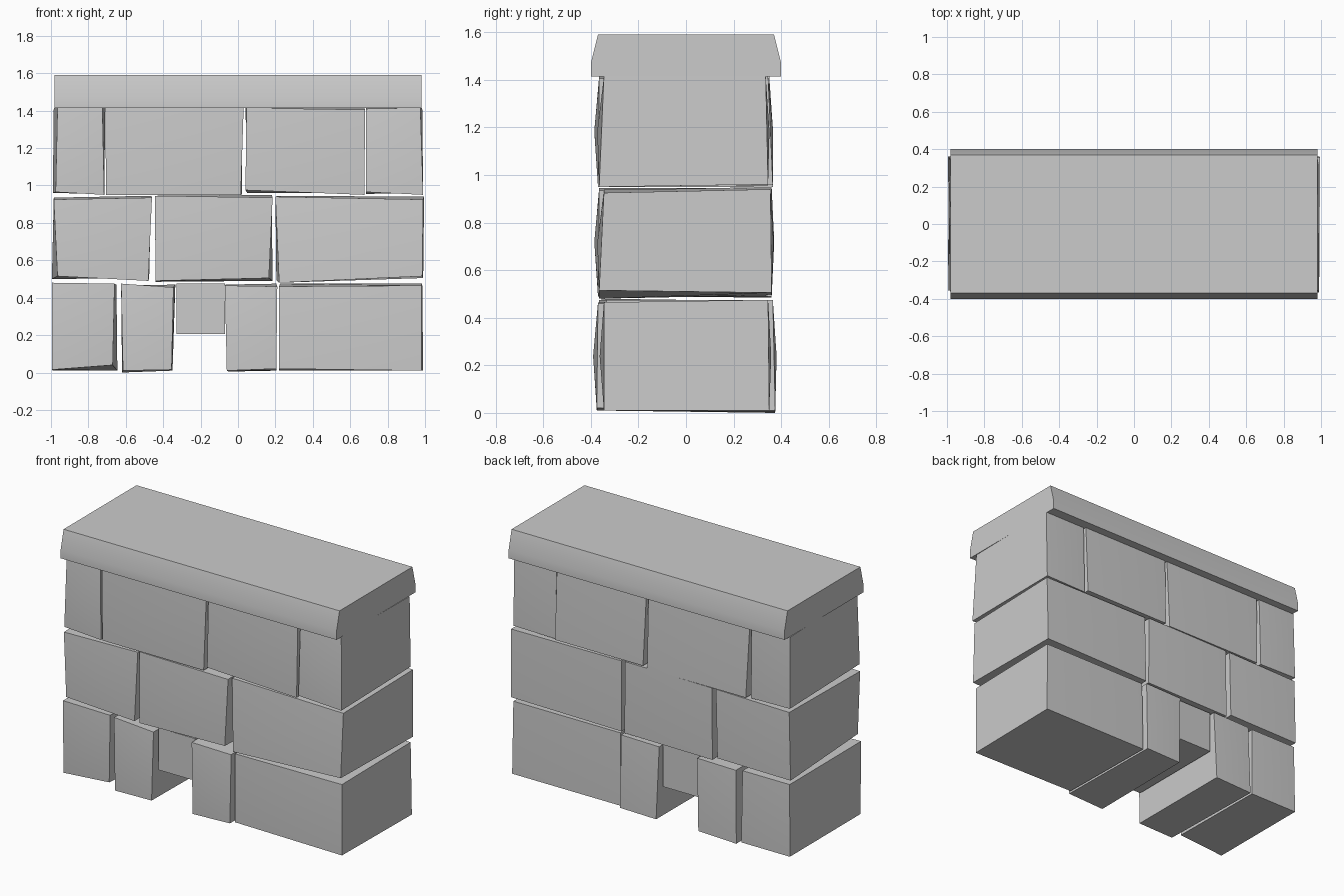
import bpy, bmesh, math
from mathutils import Vector


def make_object(name, verts, faces, angle=25):
    mesh = bpy.data.meshes.new(name)
    mesh.from_pydata([tuple(v) for v in verts], [], faces)
    bm = bmesh.new()
    bm.from_mesh(mesh)
    bmesh.ops.recalc_face_normals(bm, faces=bm.faces)
    bm.to_mesh(mesh)
    bm.free()
    ob = bpy.data.objects.new(name, mesh)
    bpy.context.collection.objects.link(ob)
    bpy.ops.object.select_all(action='DESELECT')
    bpy.context.view_layer.objects.active = ob
    ob.select_set(True)
    bpy.ops.object.shade_smooth_by_angle(angle=math.radians(angle))
    return ob


def stone(name, front, back, ys, bulge=0.018):
    """Rough hewn block: front and back x,z quads (bl, br, tr, tl), domed ends.
    ys = y of front bottom, front top, back bottom, back top."""
    rows = (0, 0, 1, 1)
    f = [Vector((front[2 * i], ys[rows[i]], front[2 * i + 1])) for i in range(4)]
    b = [Vector((back[2 * i], ys[2 + rows[i]], back[2 * i + 1])) for i in range(4)]
    fc = sum(f, Vector()) / 4 + Vector((0, -bulge, 0))
    bc = sum(b, Vector()) / 4 + Vector((0, bulge * 0.6, 0))
    faces = []
    for i in range(4):
        j = (i + 1) % 4
        faces += [(i, j, 8), (i + 4, j + 4, 9), (i, j, j + 4, i + 4)]
    return make_object(name, f + b + [fc, bc], faces)


# Courses of stones: front quad, back quad, end depths
bottom = [
    ((-.995, .015, -.67, .04, -.66, .475, -.995, .48),
     (-.99, .01, -.645, .01, -.65, .47, -.985, .47), (-.35, -.355, .36, .355)),
    ((-.615, .01, -.355, .015, -.345, .455, -.625, .475),
     (-.62, 0, -.35, .01, -.335, .47, -.61, .465), (-.37, -.365, .375, .365)),
    ((-.06, .01, .205, .02, .21, .46, -.07, .465),
     (-.05, .005, .205, .01, .205, .475, -.065, .47), (-.375, -.37, .375, .365)),
    ((.22, .02, .98, .01, .98, .465, .22, .46),
     (.22, .01, .99, .01, .985, .475, .225, .475), (-.345, -.345, .35, .345)),
]
middle = [
    ((-.965, .515, -.48, .49, -.46, .935, -.985, .925),
     (-.995, .50, -.475, .505, -.465, .945, -.985, .935), (-.365, -.36, .36, .36)),
    ((-.44, .49, .165, .505, .185, .935, -.445, .945),
     (-.44, .485, .185, .49, .18, .95, -.435, .945), (-.37, -.365, .36, .36)),
    ((.22, .48, .985, .515, .99, .925, .20, .94),
     (.205, .495, .99, .505, .995, .94, .21, .945), (-.365, -.345, .36, .355)),
]
top = [
    ((-.975, .965, -.715, .95, -.725, 1.415, -.965, 1.415),
     (-.99, .96, -.715, .955, -.71, 1.415, -.985, 1.415), (-.37, -.36, .36, .35)),
    ((-.705, .95, .015, .95, .03, 1.415, -.71, 1.415),
     (-.68, .95, .02, .95, .025, 1.415, -.695, 1.415), (-.37, -.365, .365, .345)),
    ((.04, .975, .675, .95, .68, 1.405, .045, 1.415),
     (.05, .96, .675, .96, .675, 1.415, .04, 1.415), (-.37, -.365, .365, .345)),
    ((.685, .965, .99, .95, .975, 1.415, .685, 1.41),
     (.685, .955, .985, .96, .985, 1.415, .685, 1.415), (-.365, -.345, .345, .335)),
]
for course, row in (("bottom", bottom), ("middle", middle), ("top", top)):
    for i, (front, back, ys) in enumerate(row):
        stone(f"{course}_stone_{i + 1}", front, back, ys)

# Short stone bridging the drain opening
lintel = (-.33, .205, -.07, .205, -.07, .475, -.33, .475)
stone("drain_lintel", lintel, lintel, (-.335, -.335, .335, .335), bulge=0)

# Coping slab extruded along x from its cross-section
half = [(.40, 1.415), (.40, 1.47), (.37, 1.59)]
profile = half + [(-y, z) for y, z in reversed(half)]
n = len(profile)
verts = [(x, y, z) for x in (-.98, .98) for y, z in profile]
faces = [tuple(range(n)), tuple(range(n, 2 * n))]
faces += [(i, (i + 1) % n, (i + 1) % n + n, i + n) for i in range(n)]
make_object("coping_slab", verts, faces)
